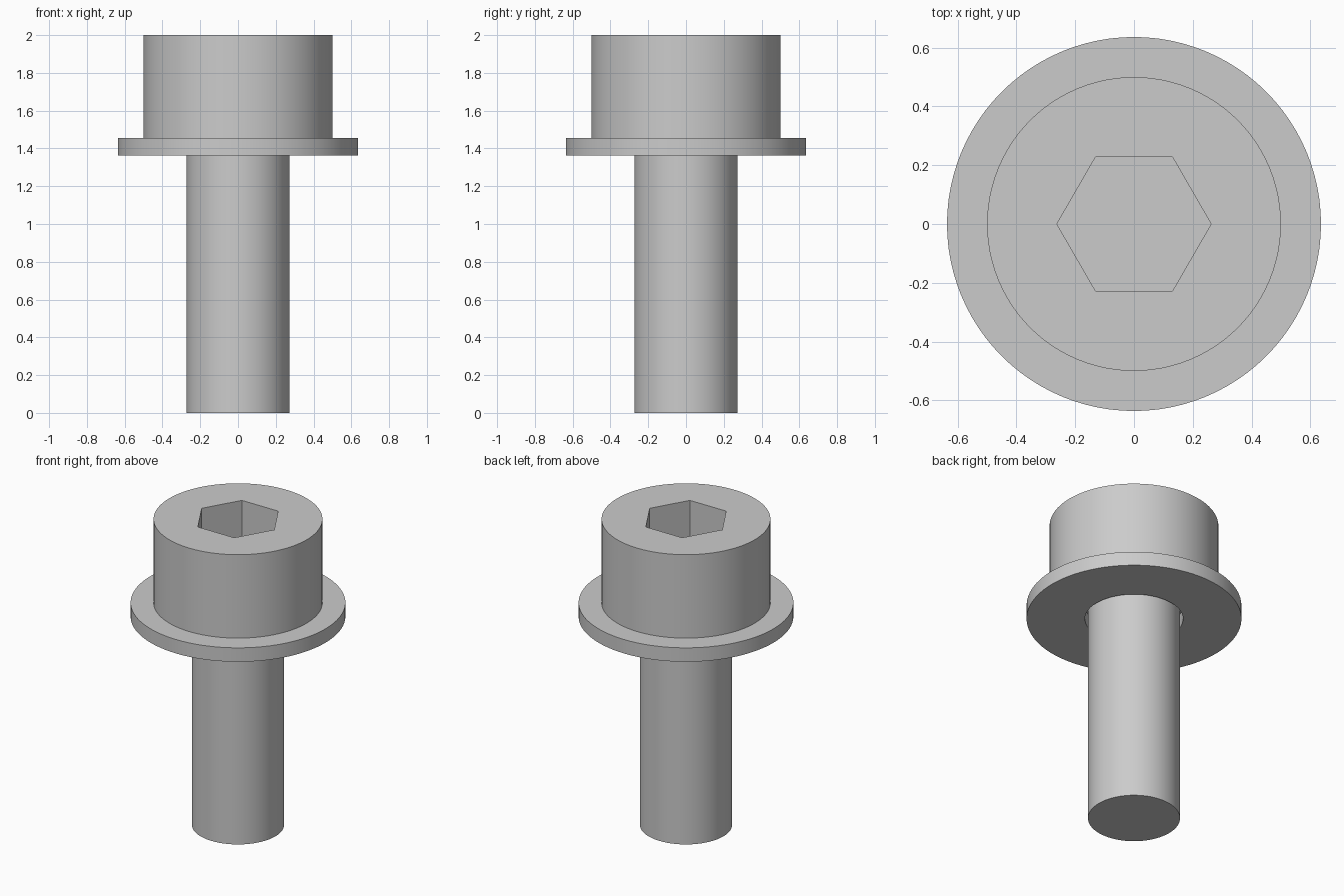
import bpy
import bmesh
import math

SEGMENTS = 96
UNIT = 2 / 22  # one millimetre of a 22 mm tall assembly

cube = bpy.data.objects.get("Cube")
if cube:
    bpy.data.objects.remove(cube, do_unlink=True)

steel = bpy.data.materials.new("light grey steel")
steel.use_nodes = True
GREY = (0.6, 0.6, 0.6, 1)
steel.diffuse_color = GREY
steel.node_tree.nodes["Principled BSDF"].inputs["Base Color"].default_value = GREY


def circle(radius):
    return lambda angle: radius


def hexagon(apothem):
    """Distance to a hexagon outline whose corners lie on the x axis."""
    sector = math.pi / 3
    return lambda angle: apothem / math.cos(angle % sector - sector / 2)


def sweep(name, profile, closed=False):
    """Skin a stack of (outline, height) rings; cap the ends unless closed."""
    bm = bmesh.new()
    rings = []
    for outline, height in profile:
        ring = []
        for i in range(SEGMENTS):
            a = math.tau * i / SEGMENTS
            r = outline(a) * UNIT
            ring.append(bm.verts.new((r * math.cos(a), r * math.sin(a), height * UNIT)))
        rings.append(ring)
    pairs = list(zip(rings, rings[1:]))
    if closed:
        pairs.append((rings[-1], rings[0]))
    else:
        bm.faces.new(rings[0])
        bm.faces.new(rings[-1])
    for low, high in pairs:
        for i in range(SEGMENTS):
            j = (i + 1) % SEGMENTS
            bm.faces.new((low[i], low[j], high[j], high[i]))
    bmesh.ops.recalc_face_normals(bm, faces=bm.faces[:])
    mesh = bpy.data.meshes.new(name)
    bm.to_mesh(mesh)
    bm.free()
    mesh.materials.append(steel)
    obj = bpy.data.objects.new(name, mesh)
    bpy.context.collection.objects.link(obj)
    bpy.ops.object.select_all(action="DESELECT")
    obj.select_set(True)
    bpy.context.view_layer.objects.active = obj
    bpy.ops.object.shade_smooth_by_angle(angle=math.radians(30))
    return obj


# Screw: plain shank, cylindrical head and hexagonal socket
sweep("socket_head_screw", [
    (circle(3), 0),
    (circle(3), 16),
    (circle(5.5), 16),
    (circle(5.5), 22),
    (hexagon(2.5), 22),
    (hexagon(2.5), 19),
])

# Flat washer with a clearance hole around the shank
sweep("washer", [
    (circle(3.2), 15),
    (circle(7), 15),
    (circle(7), 16),
    (circle(3.2), 16),
], closed=True)
